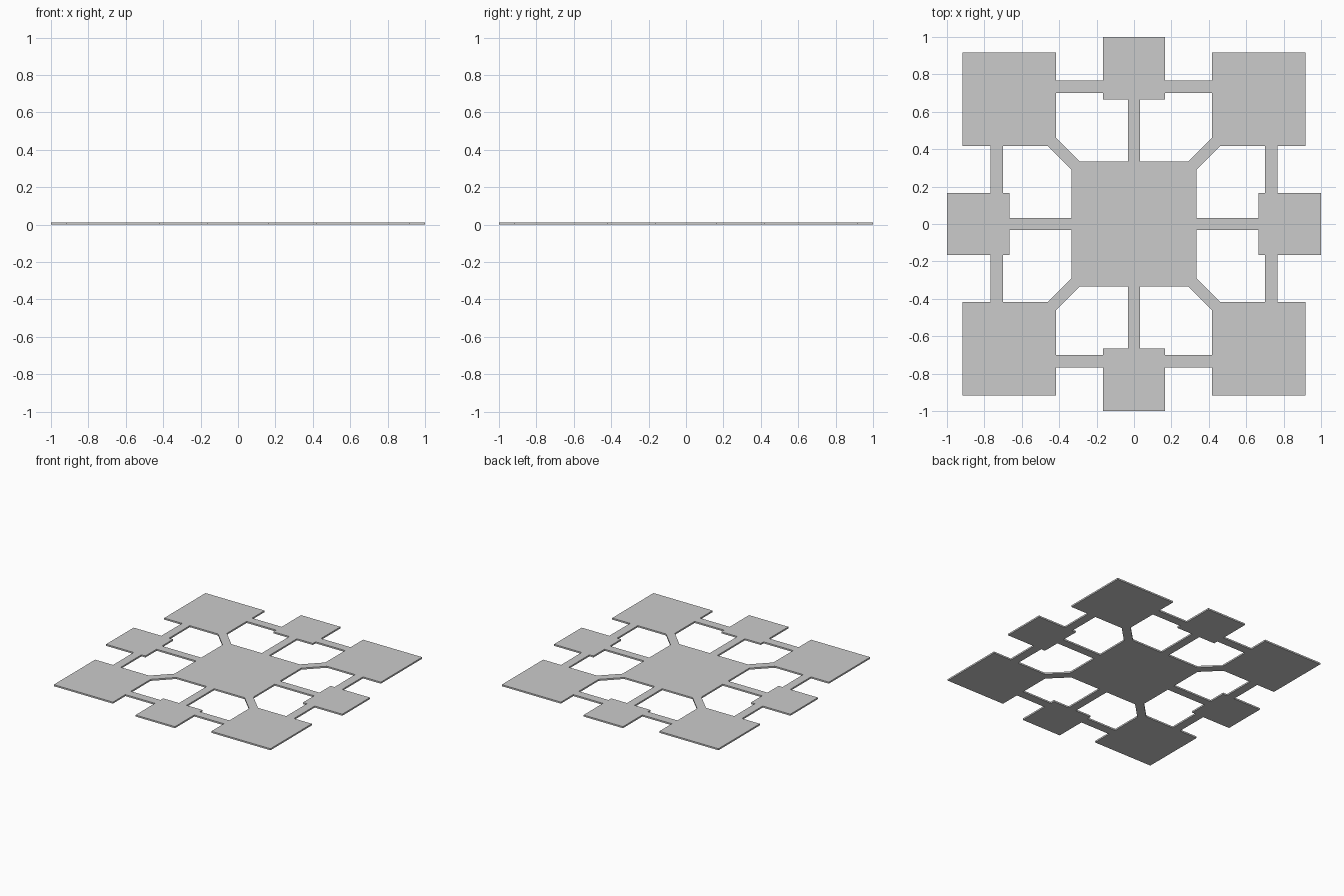
import bpy, bmesh

if "Cube" in bpy.data.objects:
    bpy.data.objects.remove(bpy.data.objects["Cube"])

THICK = 0.012
C = 1 / 3            # half size of centre pad
E = 1 / 6            # half size of edge pads
A, B = 0.417, 0.917  # inner and outer limits of corner pads
L0, L1 = 0.70, 0.766 # inner and outer edges of the linking strips
H = 0.032            # half width of spoke strips
D = 0.044            # offset of diagonal strip edges

# One corner of the outer outline, and one window between the strips
outer_quarter = [(E, 1), (E, L1), (A, L1), (A, B), (B, B),
                 (B, A), (L1, A), (L1, E), (1, E)]
window = [(H, 2 * C), (E, 2 * C), (E, L0), (A, L0),
          (A, A + D), (C - D, C), (H, C)]


def turn(points, n):
    for _ in range(n):
        points = [(y, -x) for x, y in points]
    return points


def add_loop(curve, points):
    spline = curve.splines.new('POLY')
    spline.points.add(len(points) - 1)
    for p, (x, y) in zip(spline.points, points):
        p.co = (x, y, 0, 1)
    spline.use_cyclic_u = True


# Flat plate: outer outline plus eight mirrored windows, filled and extruded
curve = bpy.data.curves.new("connected_pads_plate", 'CURVE')
curve.dimensions = '2D'
curve.fill_mode = 'BOTH'
curve.extrude = THICK / 2
add_loop(curve, [p for n in range(4) for p in turn(outer_quarter, n)])
for n in range(4):
    add_loop(curve, turn(window, n))
    add_loop(curve, turn([(-x, y) for x, y in window], n))

plate = bpy.data.objects.new("connected_pads_plate", curve)
bpy.context.collection.objects.link(plate)
plate.location.z = THICK / 2
bpy.context.view_layer.objects.active = plate
plate.select_set(True)
bpy.ops.object.convert(target='MESH')

# Weld the caps to the rim
plate = bpy.context.object
bm = bmesh.new()
bm.from_mesh(plate.data)
bmesh.ops.remove_doubles(bm, verts=bm.verts, dist=0.0005)
bmesh.ops.recalc_face_normals(bm, faces=bm.faces)
for f in bm.faces:
    f.smooth = False
bm.to_mesh(plate.data)
bm.free()
